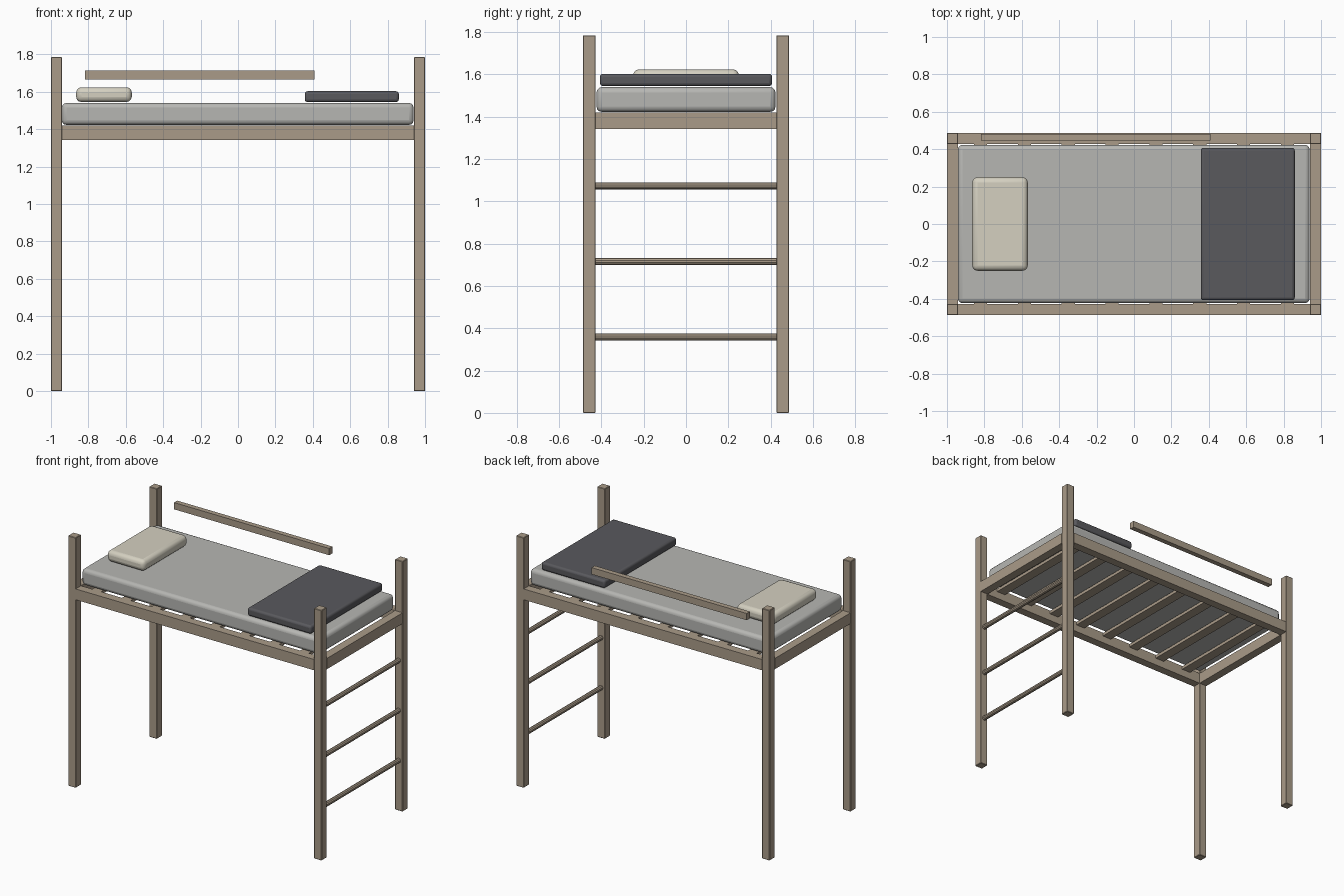
import bpy, math

if "Cube" in bpy.data.objects:
    bpy.data.objects.remove(bpy.data.objects["Cube"])


def material(name, rgb):
    m = bpy.data.materials.new(name)
    m.diffuse_color = (*rgb, 1)
    m.use_nodes = True
    m.node_tree.nodes["Principled BSDF"].inputs["Base Color"].default_value = m.diffuse_color
    return m


WOOD = material("wood", (0.40, 0.33, 0.25))
SHEET = material("sheet", (0.47, 0.47, 0.45))
PILLOW = material("pillow_cloth", (0.66, 0.63, 0.53))
BLANKET = material("blanket_cloth", (0.10, 0.10, 0.11))


def box(name, x, y, z, mat, bevel=0.0, segments=1):
    """Box from (min, max) ranges, with optional rounded edges."""
    bpy.ops.mesh.primitive_cube_add(
        size=1, location=[(a + b) / 2 for a, b in (x, y, z)])
    ob = bpy.context.object
    ob.name = name
    ob.scale = [b - a for a, b in (x, y, z)]
    bpy.ops.object.transform_apply(location=False, rotation=False, scale=True)
    ob.data.materials.append(mat)
    if bevel:
        mod = ob.modifiers.new("bevel", 'BEVEL')
        mod.width = bevel
        mod.segments = segments
        if segments > 1:
            bpy.ops.object.shade_smooth_by_angle(angle=math.radians(35))
    return ob


L, D, T = 1.0, 0.487, 0.06     # half length, half depth, timber size
LI, DI = L - T, D - T          # inner faces of the posts

# Corner posts
for sx in (-1, 1):
    for sy in (-1, 1):
        box("%s_%s_post" % ("front" if sy < 0 else "back", "left" if sx < 0 else "right"),
            sorted((sx * LI, sx * L)), sorted((sy * DI, sy * D)), (0, 1.785), WOOD, 0.003)

# Bed frame rails
for s, n in ((-1, "front"), (1, "back")):
    box(n + "_rail", (-LI, LI), sorted((s * DI, s * D)), (1.343, 1.42), WOOD)
for s, n in ((-1, "left"), (1, "right")):
    box(n + "_rail", sorted((s * LI, s * L)), (-DI, DI), (1.343, 1.42), WOOD)

# Slats under the mattress
COUNT = 8
for i in range(COUNT):
    x = -0.82 + 1.64 * i / (COUNT - 1)
    box("slat_%d" % (i + 1), (x - 0.035, x + 0.035), (-DI, DI), (1.395, 1.417), WOOD)

# Ladder rungs on the right end
for i in range(3):
    bpy.ops.mesh.primitive_cylinder_add(
        vertices=10, radius=0.0165, depth=2 * DI + 0.01,
        location=(L - T / 2, 0, 0.359 + 0.357 * i), rotation=(math.pi / 2, 0, 0))
    rung = bpy.context.object
    rung.name = "ladder_rung_%d" % (i + 1)
    rung.data.materials.append(WOOD)
    bpy.ops.object.shade_smooth_by_angle(angle=math.radians(30))

# Guard rail along the back
box("guard_rail", (-0.817, 0.408), (0.446, 0.482), (1.665, 1.713), WOOD)

# Bedding
box("mattress", (-0.942, 0.939), (-0.423, 0.423), (1.423, 1.54), SHEET, 0.025, 3)
box("pillow", (-0.865, -0.568), (-0.25, 0.25), (1.545, 1.624), PILLOW, 0.028, 3)
box("folded_blanket", (0.357, 0.86), (-0.407, 0.407), (1.545, 1.603), BLANKET, 0.015, 3)
